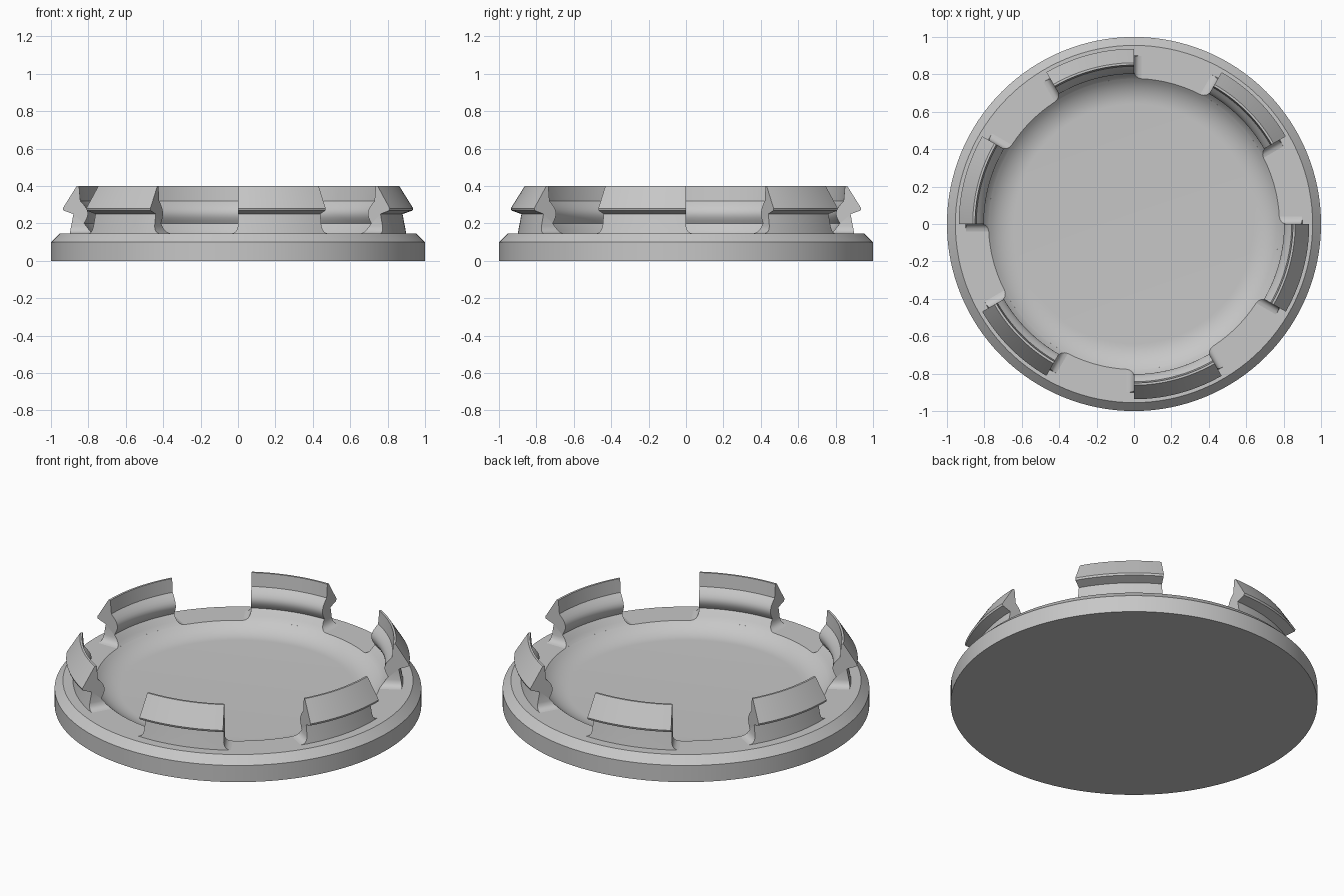
import bpy, bmesh
from math import sin, cos, pi, radians, sqrt

cube = bpy.data.objects.get("Cube")
if cube:
    bpy.data.objects.remove(cube)

SHADE = (0.57, 0.57, 0.57, 1)
grey = bpy.data.materials.new("plain grey")
grey.use_nodes = True
grey.diffuse_color = SHADE
grey.node_tree.nodes["Principled BSDF"].inputs["Base Color"].default_value = SHADE

FLOOR, BEND, FLAT, RIM = 0.09, 0.2, 0.64, 0.145


def bowl_radius(z):
    # Rounded wall of the hollow, shared by the dish and the clips
    h = max(0, z - FLOOR)
    return FLAT + sqrt(h * (2 * BEND - h))


def finish(name, bm):
    bmesh.ops.remove_doubles(bm, verts=bm.verts, dist=1e-5)
    bmesh.ops.recalc_face_normals(bm, faces=bm.faces)
    mesh = bpy.data.meshes.new(name)
    bm.to_mesh(mesh)
    bm.free()
    mesh.materials.append(grey)
    ob = bpy.data.objects.new(name, mesh)
    bpy.context.collection.objects.link(ob)
    bpy.ops.object.select_all(action='DESELECT')
    ob.select_set(True)
    bpy.context.view_layer.objects.active = ob
    bpy.ops.object.shade_smooth_by_angle(angle=radians(28))


# Round dish: flat underside, chamfered rim, shallow hollow with a rounded edge
outline = [(0, 0), (1, 0), (1, 0.1), (0.955, RIM)]
for i in range(9):
    z = FLOOR + (RIM - FLOOR) * (1 - i / 8) ** 2
    outline.append((bowl_radius(z), z))
outline.append((0, FLOOR))
bm = bmesh.new()
verts = [bm.verts.new((r, 0, z)) for r, z in outline]
edges = [bm.edges.new(pair) for pair in zip(verts, verts[1:])]
bmesh.ops.spin(bm, geom=verts + edges, cent=(0, 0, 0), axis=(0, 0, 1),
               angle=2 * pi, steps=128, use_merge=True)
finish("cap_dish", bm)

# Snap clip section: foot, hooked outside, rounded bead inside, foot
foot = [RIM, 0.148, 0.155, 0.165, 0.185]
section = [(0.9 - 0.2 * (z - RIM), z) for z in foot]
section += [(0.88, 0.25), (0.933, 0.268), (0.937, 0.28), (0.862, 0.4), (0.85, 0.4)]
for i in range(9):
    t = i / 8
    section.append((0.843 - 0.02 * t - 0.03 * sin(pi * t), 0.32 - 0.12 * t))
section += [(bowl_radius(z), z) for z in reversed(foot)]


def flare(z):
    # Clip ends widen into the rim in a small fillet
    h = max(0, 0.185 - z)
    return 0.04 - sqrt(max(0, 0.0016 - h * h))


def clip(name, start, end, steps=14):
    bm = bmesh.new()
    rings = []
    for s in range(steps + 1):
        ring = []
        for r, z in section:
            extra = flare(z) / r
            a = start - extra + (end - start + 2 * extra) * s / steps
            ring.append(bm.verts.new((r * cos(a), r * sin(a), z)))
        rings.append(ring)
    n, m = len(section), len(foot)
    for a, b in zip(rings, rings[1:]):
        for j in range(n - 1):
            bm.faces.new((a[j], a[j + 1], b[j + 1], b[j]))
    # End caps: strips up the curved foot, one flat face above
    for ring in (rings[0], rings[-1]):
        for i in range(m - 1):
            bm.faces.new((ring[i], ring[i + 1], ring[n - 2 - i], ring[n - 1 - i]))
        bm.faces.new(ring[m - 1:n - m + 1])
    finish(name, bm)


for k in range(6):
    clip(f"snap_clip_{k + 1}", radians(60 * k + 30), radians(60 * k + 60))
